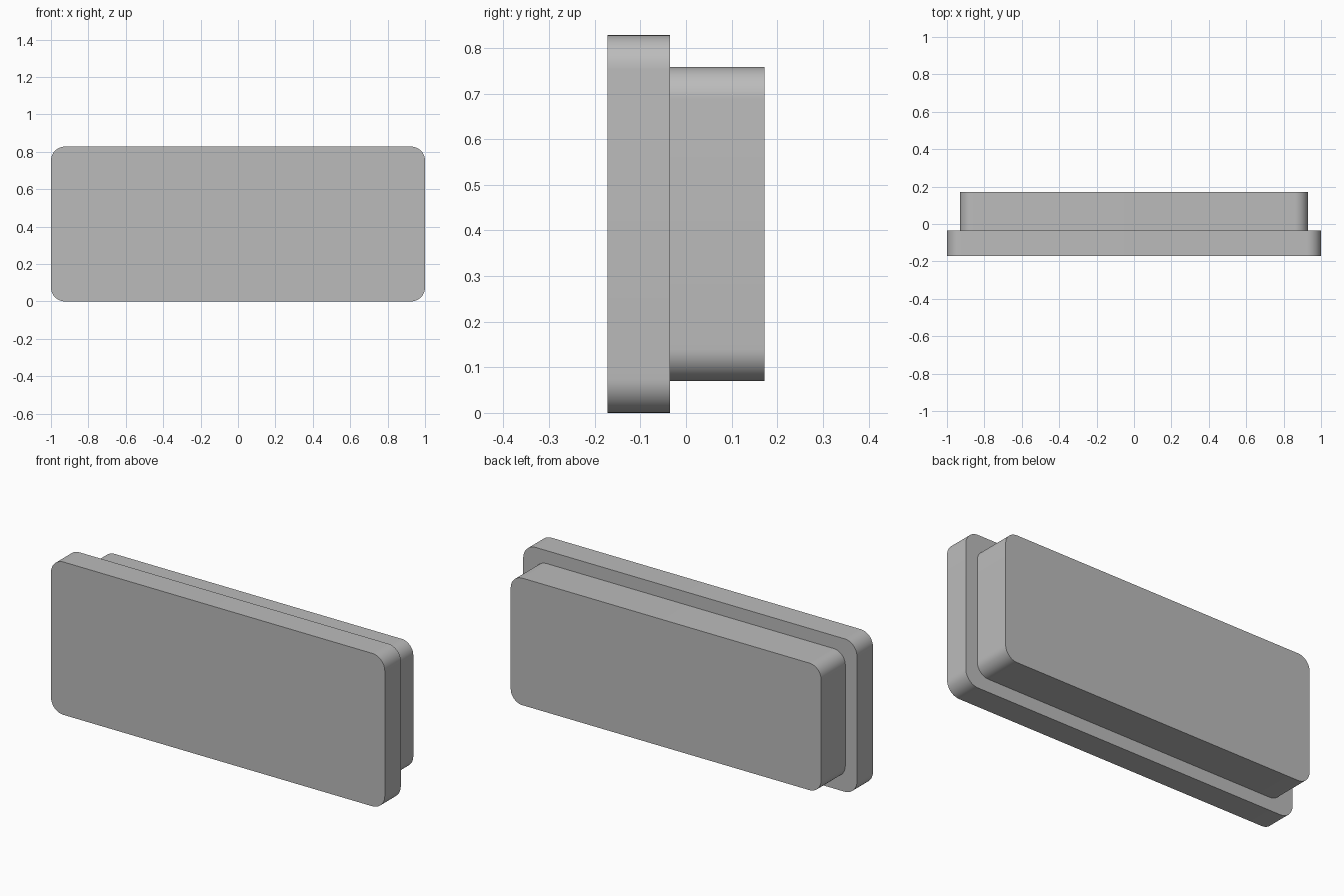
import bpy
import bmesh
from math import radians, sin, cos

cube = bpy.data.objects.get("Cube")
if cube:
    bpy.data.objects.remove(cube, do_unlink=True)

GREY = (0.5, 0.5, 0.5, 1)
grey = bpy.data.materials.new("plain grey")
grey.use_nodes = True
grey.diffuse_color = GREY
grey.node_tree.nodes["Principled BSDF"].inputs["Base Color"].default_value = GREY

MID_Z = 0.414
STEPS = 12


def rounded_slab(name, half_x, half_z, radius, y_front, y_back):
    """Extrude a rounded rectangle from y_front to y_back."""
    bm = bmesh.new()
    outline = []
    for quarter, (sx, sz) in enumerate([(1, 1), (-1, 1), (-1, -1), (1, -1)]):
        for i in range(STEPS + 1):
            a = radians(90 * (quarter + i / STEPS))
            x = sx * (half_x - radius) + radius * cos(a)
            z = MID_Z + sz * (half_z - radius) + radius * sin(a)
            outline.append(bm.verts.new((x, y_front, z)))
    face = bm.faces.new(outline)
    result = bmesh.ops.extrude_face_region(bm, geom=[face], use_keep_orig=True)
    moved = [v for v in result["geom"] if isinstance(v, bmesh.types.BMVert)]
    bmesh.ops.translate(bm, verts=moved, vec=(0, y_back - y_front, 0))
    bmesh.ops.recalc_face_normals(bm, faces=bm.faces[:])
    mesh = bpy.data.meshes.new(name)
    bm.to_mesh(mesh)
    bm.free()
    mesh.materials.append(grey)
    obj = bpy.data.objects.new(name, mesh)
    bpy.context.collection.objects.link(obj)
    # Smooth corners with crisp rims
    bpy.ops.object.select_all(action='DESELECT')
    obj.select_set(True)
    bpy.context.view_layer.objects.active = obj
    bpy.ops.object.shade_smooth_by_angle(angle=radians(30))
    return obj


# Wide front plate and the smaller block behind it
rounded_slab("front_plate", 1.0, 0.414, 0.075, -0.172, -0.035)
rounded_slab("back_block", 0.93, 0.344, 0.07, -0.035, 0.172)
